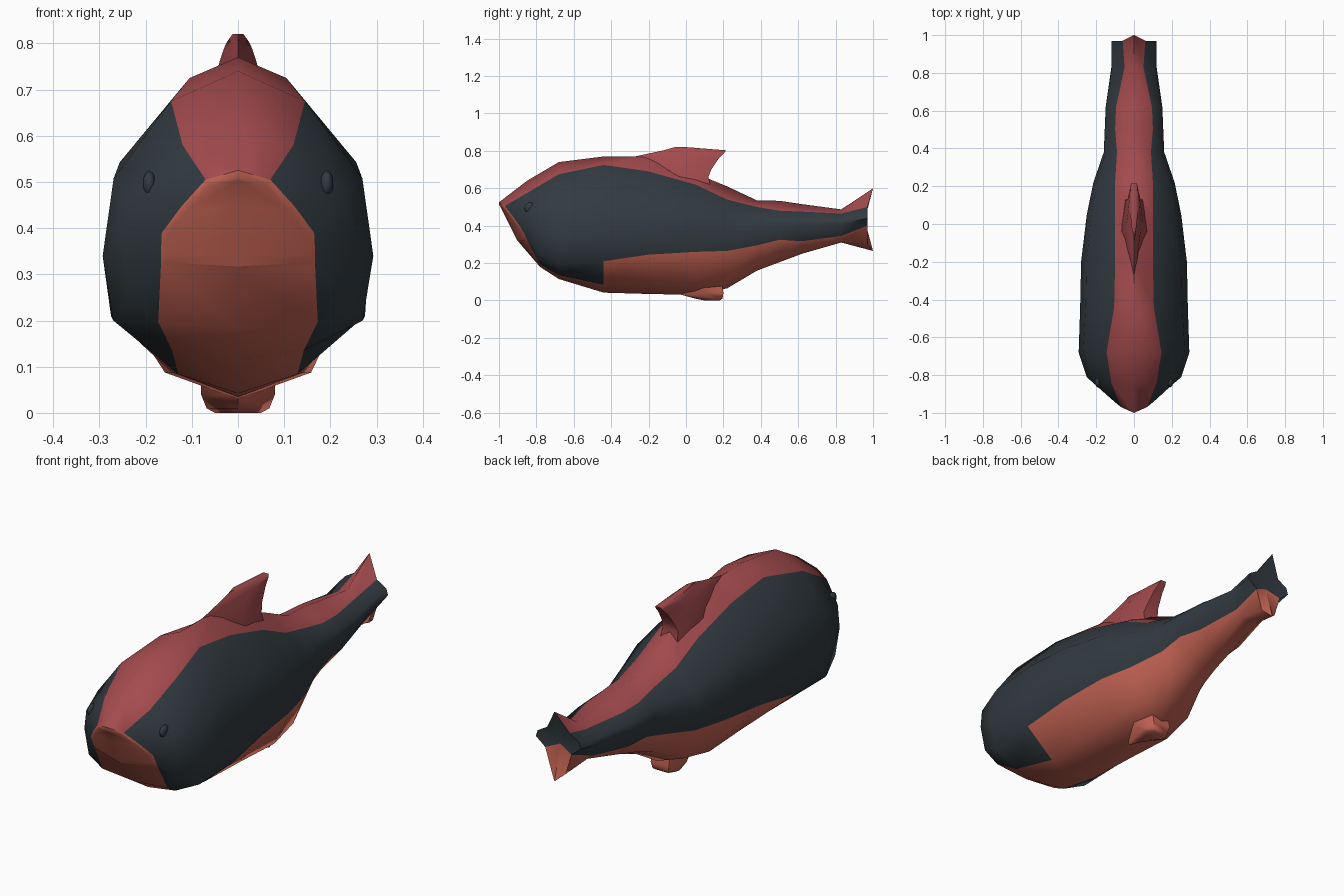
import bpy, bmesh, math
from mathutils import Vector

old = bpy.data.objects.get("Cube")
if old:
    bpy.data.objects.remove(old, do_unlink=True)


def make_material(name, colour):
    mat = bpy.data.materials.new(name)
    mat.use_nodes = True
    mat.diffuse_color = (*colour, 1)
    mat.node_tree.nodes["Principled BSDF"].inputs["Base Color"].default_value = (*colour, 1)
    return mat


RED, DARK, BELLY = range(3)
materials = [
    make_material("back red", (0.37, 0.07, 0.075)),
    make_material("side slate", (0.032, 0.043, 0.052)),
    make_material("belly orange", (0.57, 0.13, 0.09)),
]


def finish(bm, name, angle):
    """Turn a bmesh into a smooth-shaded object with the shared materials."""
    bmesh.ops.recalc_face_normals(bm, faces=bm.faces[:])
    mesh = bpy.data.meshes.new(name)
    bm.to_mesh(mesh)
    bm.free()
    for mat in materials:
        mesh.materials.append(mat)
    obj = bpy.data.objects.new(name, mesh)
    bpy.context.collection.objects.link(obj)
    bpy.ops.object.select_all(action="DESELECT")
    obj.select_set(True)
    bpy.context.view_layer.objects.active = obj
    bpy.ops.object.shade_smooth_by_angle(angle=math.radians(angle))
    return obj


def bridge(bm, lower, upper):
    """Join two equal loops with quads, returned in order."""
    count = len(lower)
    return [bm.faces.new((lower[i], lower[(i + 1) % count],
                          upper[(i + 1) % count], upper[i])) for i in range(count)]


# Body stations: y, top z, bottom z, back edge, widest, belly edge (x, z), keel spread
stations = [
    (-1.00, .525, .31, (.07, .505), (.165, .39), (.167, .345), 1),
    (-.85, .64, .18, (.12, .58), (.25, .38), (.24, .25), .72),
    (-.68, .74, .115, (.145, .675), (.293, .34), (.27, .20), .53),
    (-.44, .77, .042, (.105, .725), (.285, .36), (.275, .21), .47),
    (-.20, .77, .035, (.10, .69), (.28, .37), (.26, .245), .55),
    (.05, .68, .03, (.10, .62), (.25, .38), (.24, .26), .66),
    (.22, .61, .065, (.10, .54), (.215, .36), (.20, .265), .7),
    (.38, .535, .16, (.09, .50), (.16, .38), (.15, .295), .6),
    (.50, .533, .205, (.10, .48), (.155, .40), (.14, .325), .55),
    (.62, .515, .25, (.095, .475), (.15, .40), (.12, .317), .55),
    (.83, .487, .31, (.05, .465), (.12, .41), (.08, .345), .55),
    (1.00, .60, .265, (.06, .50), (.12, .44), (.07, .40), .55),
]
slant = {0: .5, 1: .15}


def half_section(index):
    """Section points on the left side, from keel to ridge."""
    y, top, bottom, back, wide, belly, spread = stations[index]
    low = (belly[0] * spread, bottom + .25 * (belly[1] - bottom))
    bulge = .84 if index else .55
    shoulder = (back[0] + bulge * (wide[0] - back[0]), back[1] + .5 * (wide[1] - back[1]))
    points = []
    for x, z in [(0, bottom), low, belly, wide, shoulder, back, (0, top)]:
        depth = y + slant.get(index, 0) * (top - z)
        if index == 0:
            depth += .3 * x
        if index == len(stations) - 1 and x:
            depth -= .03
        points.append(Vector((x, depth, z)))
    return points


# Body skin, coloured by band around the section
bm = bmesh.new()
loops = []
for index in range(len(stations)):
    half = half_section(index)
    mirrored = [Vector((-p.x, p.y, p.z)) for p in half[-2:0:-1]]
    loops.append([bm.verts.new(p) for p in half + mirrored])
for index in range(len(loops) - 1):
    for i, face in enumerate(bridge(bm, loops[index], loops[index + 1])):
        band = min(i, 11 - i)
        if band == 5:
            face.material_index = RED
        elif band == 0 or (band == 1 and index >= 3):
            face.material_index = BELLY
        else:
            face.material_index = DARK

# Mouth: rows across a raised centre line, with a shallow lip crease
front = loops[0]
middle = [front[0]]
for vert in front[1:6]:
    z = vert.co.z
    middle.append(bm.verts.new((0, -1 + .5 * (.525 - z), z)))
middle.append(front[6])
mouth = []
for side in (front[:7], [front[0]] + front[:5:-1]):
    for i in range(6):
        corners = []
        for vert in (side[i], side[i + 1], middle[i + 1], middle[i]):
            if vert not in corners:
                corners.append(vert)
        face = bm.faces.new(corners)
        face.material_index = BELLY
        mouth.append(face)
bmesh.ops.recalc_face_normals(bm, faces=bm.faces[:])
bmesh.ops.inset_region(bm, faces=mouth, thickness=.015, depth=-.004)

# Hollow tail end, orange at its foot
tail_centre = bm.verts.new((0, .955, .43))
rear = loops[-1]
for i in range(len(rear)):
    face = bm.faces.new((rear[i], rear[(i + 1) % len(rear)], tail_centre))
    face.material_index = BELLY if min(i, 11 - i) < 2 else DARK
finish(bm, "fish_body", 55)


def make_fin(name, sections, colour):
    """Loft a fin from sections of height, front y, rear y and half width."""
    bm = bmesh.new()
    rings = []
    for z, start, end, width in sections:
        mid = start + .65 * (end - start)
        outline = [(0, start), (width, mid), (width * .6, end),
                   (-width * .6, end), (-width, mid)]
        rings.append([bm.verts.new((x, y, z)) for x, y in outline])
    for lower, upper in zip(rings, rings[1:]):
        bridge(bm, lower, upper)
    bm.faces.new(rings[0])
    bm.faces.new(rings[-1])
    for face in bm.faces:
        face.material_index = colour
    return finish(bm, name, 60)


# Fins on the back and under the belly
make_fin("dorsal_fin", [(.58, -.30, .14, .08), (.66, -.34, .12, .07),
                        (.70, -.34, .135, .055), (.76, -.32, .175, .04),
                        (.79, -.18, .205, .03), (.803, -.12, .214, .024),
                        (.82, -.06, .0, .012)], RED)
make_fin("belly_fin", [(.10, -.12, .19, .08), (.04, -.06, .20, .08),
                       (.01, .05, .195, .068), (.0, .10, .18, .05)], BELLY)

# Eyes: small flattened bumps
for name, side in (("left_eye", 1), ("right_eye", -1)):
    bm = bmesh.new()
    bmesh.ops.create_icosphere(bm, subdivisions=2, radius=.03)
    for vert in bm.verts:
        vert.co.x *= .5
        vert.co += Vector((.192, -.835, .495))
        vert.co.x *= side
    for face in bm.faces:
        face.material_index = DARK
    finish(bm, name, 60)
